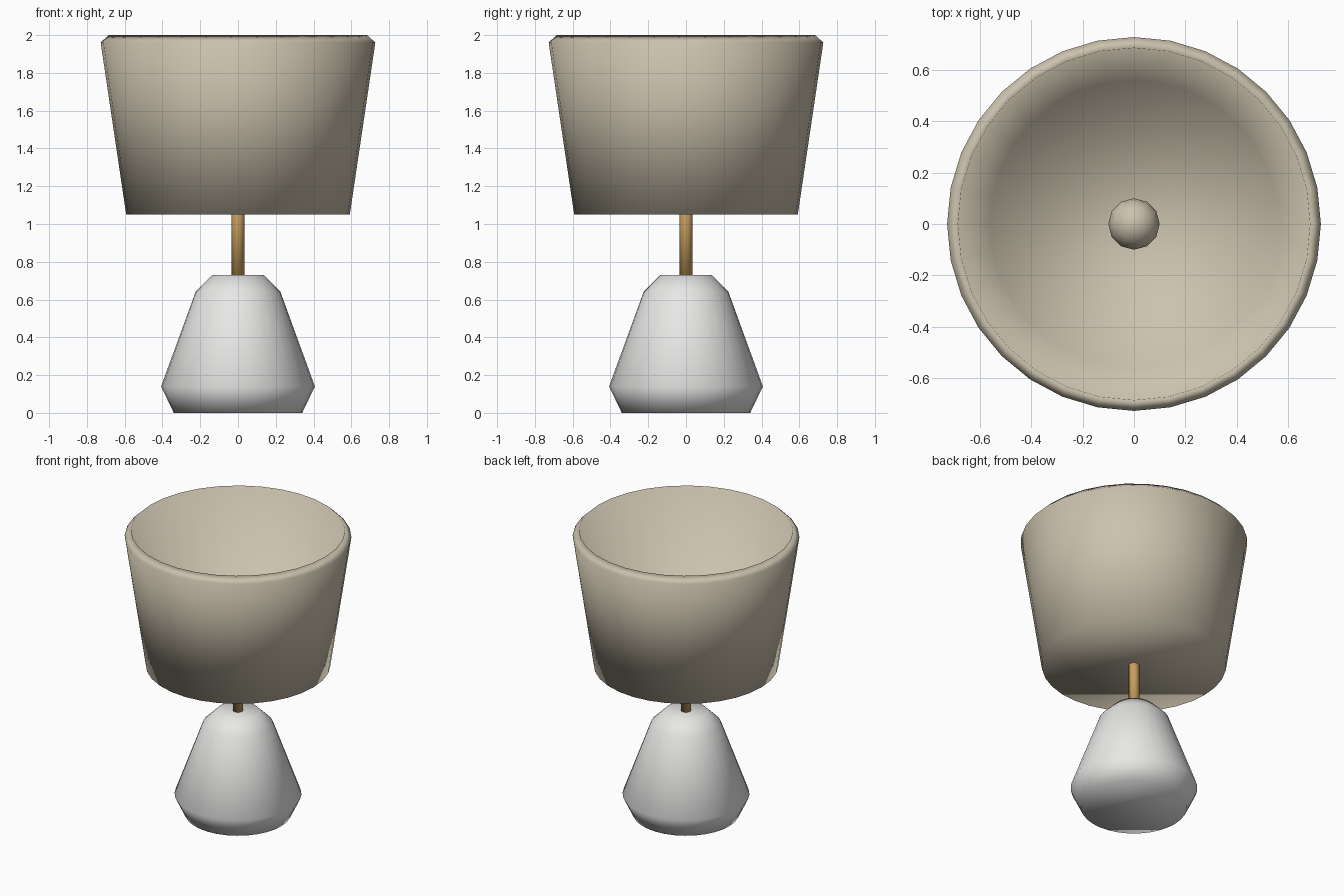
import bpy, bmesh, math

if "Cube" in bpy.data.objects:
    bpy.data.objects.remove(bpy.data.objects["Cube"])


def material(name, rgb):
    m = bpy.data.materials.new(name)
    m.diffuse_color = (*rgb, 1.0)
    m.use_nodes = True
    m.node_tree.nodes["Principled BSDF"].inputs["Base Color"].default_value = m.diffuse_color
    return m


def finish(name, bm, mat):
    bmesh.ops.recalc_face_normals(bm, faces=bm.faces)
    for f in bm.faces:
        f.smooth = True
    mesh = bpy.data.meshes.new(name)
    bm.to_mesh(mesh)
    bm.free()
    mesh.materials.append(mat)
    ob = bpy.data.objects.new(name, mesh)
    bpy.context.collection.objects.link(ob)
    return ob


def turned(name, profile, mat, sides=32):
    """Revolve (radius, z) points around z and close both ends with a disc."""
    bm = bmesh.new()
    rings = []
    for r, z in profile:
        rings.append([bm.verts.new((r * math.cos(2 * math.pi * i / sides),
                                    r * math.sin(2 * math.pi * i / sides), z))
                      for i in range(sides)])
    for a, b in zip(rings, rings[1:]):
        for i in range(sides):
            j = (i + 1) % sides
            bm.faces.new((a[i], a[j], b[j], b[i]))
    bm.faces.new(rings[0][::-1])
    bm.faces.new(rings[-1])
    return finish(name, bm, mat)


white = material("white ceramic", (0.80, 0.80, 0.79))
brass = material("brass", (0.56, 0.34, 0.11))
linen = material("beige linen", (0.60, 0.54, 0.42))

# Heavy tapered base with chamfered foot and shoulder
turned("base", [(0.34, 0), (0.407, 0.14), (0.225, 0.64), (0.135, 0.73)], white)

# Stem between base and bulb
turned("stem", [(0.034, 0.70), (0.034, 1.27)], brass, sides=16)

# Thick-walled shade: outer wall, chamfered rim, inner wall down to the floor
turned("shade", [(0.592, 1.05), (0.727, 1.96), (0.685, 2.0), (0.56, 1.08)], linen)

# Bulb inside the shade
bm = bmesh.new()
bmesh.ops.create_uvsphere(bm, u_segments=12, v_segments=8, radius=0.1)
bmesh.ops.translate(bm, verts=bm.verts, vec=(0, 0, 1.34))
finish("bulb", bm, linen)
